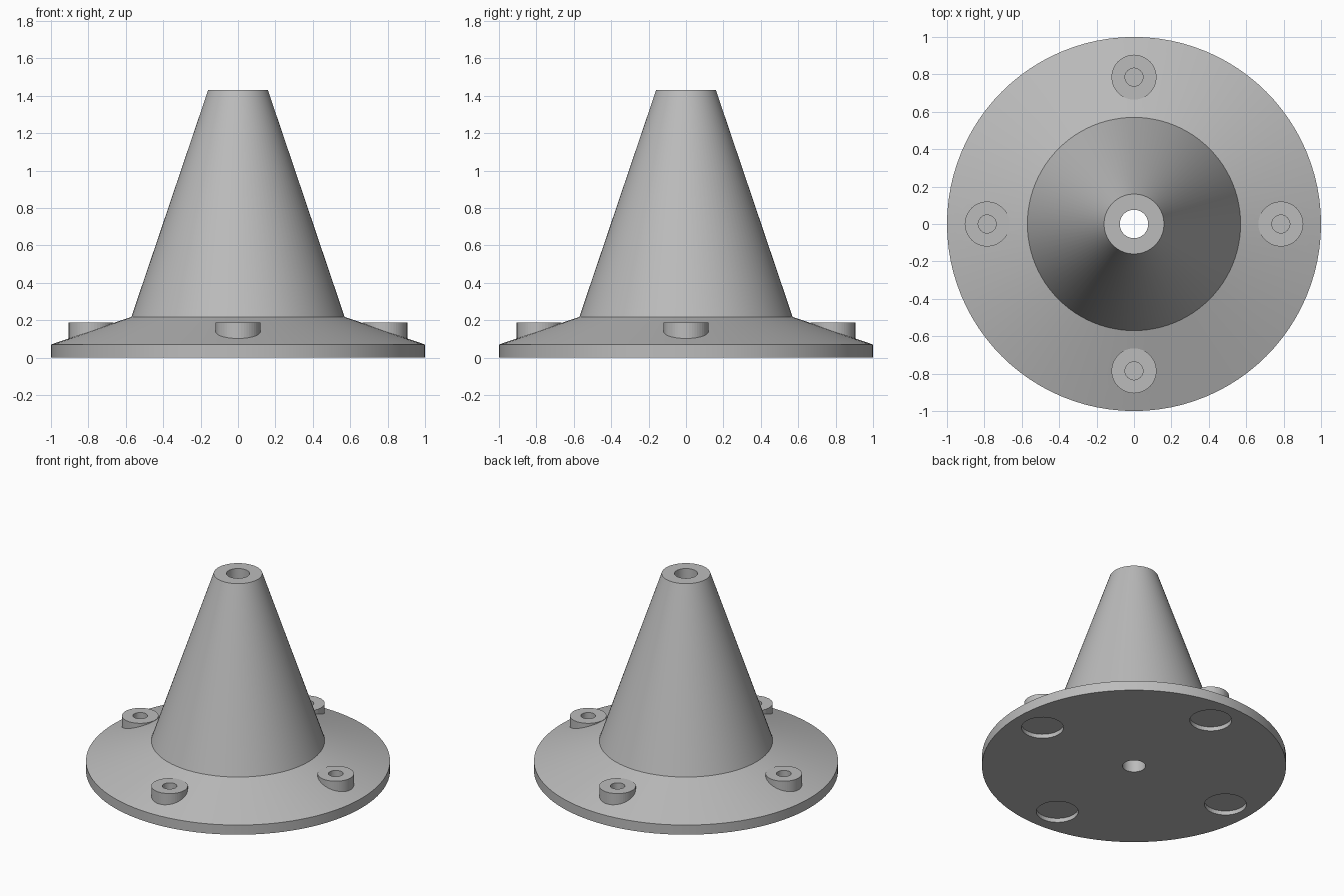
import bpy
import bmesh
from math import cos, sin, pi
from mathutils import Matrix

cube = bpy.data.objects.get("Cube")
if cube:
    bpy.data.objects.remove(cube, do_unlink=True)

SIDES = 96
BOLT_RADIUS = 0.785

grey = bpy.data.materials.new("plain grey")
grey.use_nodes = True
colour = (0.5, 0.5, 0.5, 1)
grey.diffuse_color = colour
grey.node_tree.nodes["Principled BSDF"].inputs["Base Color"].default_value = colour


def make_object(name, bm):
    bmesh.ops.recalc_face_normals(bm, faces=bm.faces)
    mesh = bpy.data.meshes.new(name)
    bm.to_mesh(mesh)
    bm.free()
    mesh.materials.append(grey)
    obj = bpy.data.objects.new(name, mesh)
    bpy.context.collection.objects.link(obj)
    return obj


def lathe(name, profile):
    """Revolve a closed (radius, height) profile about z."""
    bm = bmesh.new()
    rings = []
    for i in range(SIDES):
        a = 2 * pi * i / SIDES
        rings.append([bm.verts.new((r * cos(a), r * sin(a), z)) for r, z in profile])
    n = len(profile)
    for i in range(SIDES):
        a, b = rings[i], rings[(i + 1) % SIDES]
        for j in range(n):
            k = (j + 1) % n
            bm.faces.new((a[j], b[j], b[k], a[k]))
    return make_object(name, bm)


def four_cylinders(name, cylinders):
    """Repeat (radius, bottom, top) cylinders at the four bolt positions."""
    bm = bmesh.new()
    for q in range(4):
        x, y = BOLT_RADIUS * cos(q * pi / 2), BOLT_RADIUS * sin(q * pi / 2)
        for r, low, high in cylinders:
            bmesh.ops.create_cone(
                bm, cap_ends=True, segments=48, radius1=r, radius2=r,
                depth=high - low,
                matrix=Matrix.Translation((x, y, (low + high) / 2)))
    return make_object(name, bm)


def combine(target, other, operation):
    mod = target.modifiers.new(other.name, "BOOLEAN")
    mod.operation = operation
    mod.solver = "EXACT"
    mod.object = other
    other.hide_render = True
    other.hide_viewport = True


# Flange, sloped shoulder and tapered cone around a straight central bore
body = lathe("flanged_cone", [(0.076, 0), (1, 0), (1, 0.07), (0.57, 0.218),
                              (0.16, 1.43), (0.076, 1.43)])

# Raised bosses on the shoulder
bosses = four_cylinders("mounting_bosses", [(0.12, 0.05, 0.188)])
combine(body, bosses, "UNION")

# Blind screw holes above and shallow round pockets below
holes = four_cylinders("hole_cutters", [(0.048, 0.06, 0.3), (0.138, -0.1, 0.03)])
combine(body, holes, "DIFFERENCE")

# Smooth round walls with crisp rims
bpy.ops.object.select_all(action="DESELECT")
body.select_set(True)
bpy.context.view_layer.objects.active = body
bpy.ops.object.shade_smooth_by_angle(angle=0.2)
